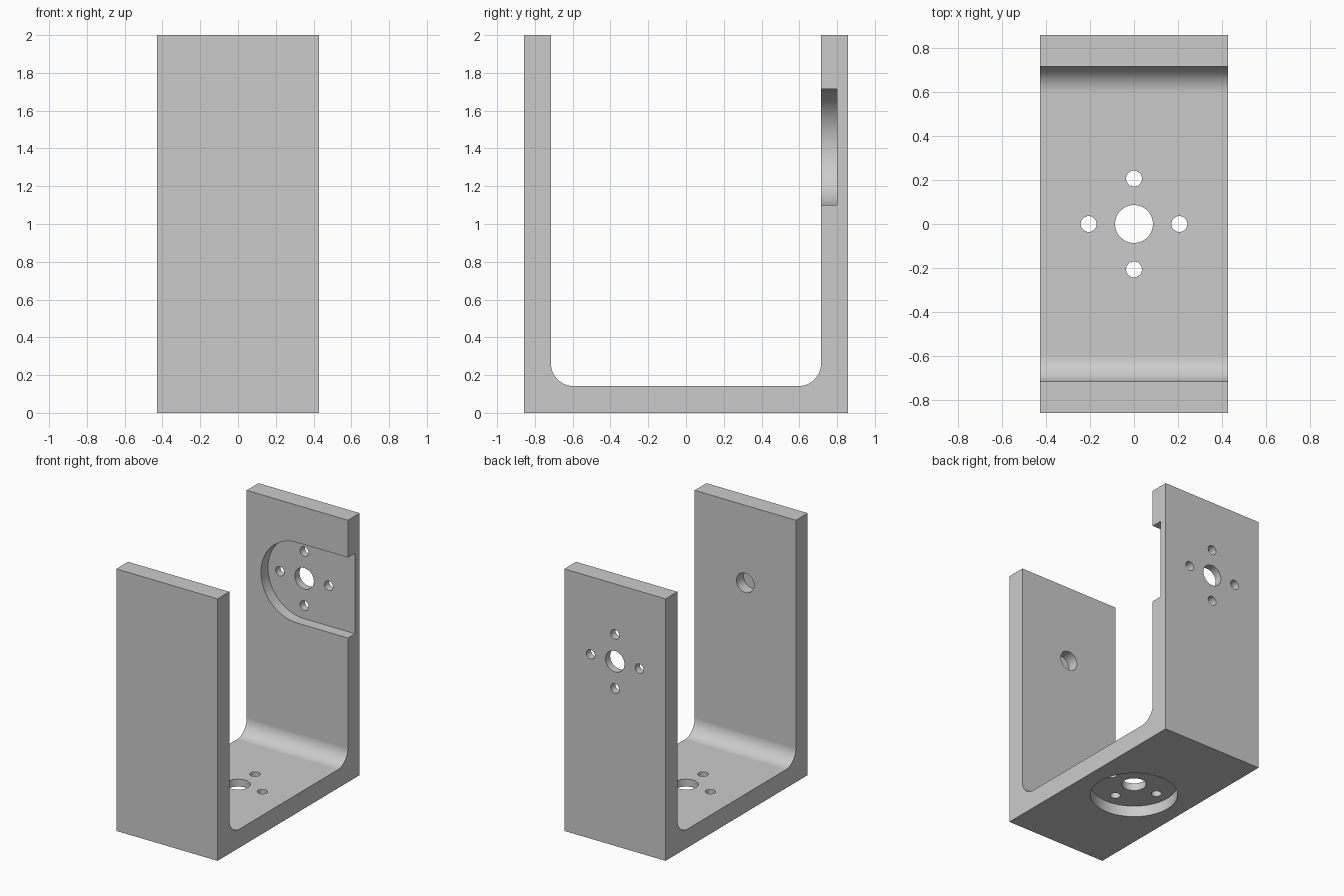
import bpy, bmesh
from math import cos, sin, radians
from mathutils import Vector

cube = bpy.data.objects.get("Cube")
if cube:
    bpy.data.objects.remove(cube, do_unlink=True)

HALF_X, HALF_Y, HEIGHT = 0.4275, 0.857, 2.0
WALL, FILLET = 0.142, 0.12
INNER = HALF_Y - WALL
HUB_Z, HUB_R, POCKET = 1.408, 0.307, 0.085
BOLT_R, BOLT_RING = 0.036, 0.206

grey = bpy.data.materials.new("light grey metal")
grey.use_nodes = True
grey.diffuse_color = (0.6, 0.6, 0.6, 1)
grey.node_tree.nodes["Principled BSDF"].inputs["Base Color"].default_value = (0.6, 0.6, 0.6, 1)


def arc(cx, cy, r, start, end, steps):
    angles = [radians(start + (end - start) * i / steps) for i in range(steps + 1)]
    return [(cx + r * cos(a), cy + r * sin(a)) for a in angles]


def circle(cx, cy, r):
    return arc(cx, cy, r, 0, 360, 64)[:-1]


def prism(name, outline, axis, low, high):
    """Extrude a flat outline along one axis, from low to high."""
    place = {"x": lambda a, b: (low, a, b),
             "y": lambda a, b: (a, low, b),
             "z": lambda a, b: (a, b, low)}[axis]
    bm = bmesh.new()
    face = bm.faces.new([bm.verts.new(place(a, b)) for a, b in outline])
    ext = bmesh.ops.extrude_face_region(bm, geom=[face])
    shift = Vector([high - low if axis == k else 0 for k in "xyz"])
    bmesh.ops.translate(bm, vec=shift,
                        verts=[v for v in ext["geom"] if isinstance(v, bmesh.types.BMVert)])
    bmesh.ops.recalc_face_normals(bm, faces=bm.faces)
    mesh = bpy.data.meshes.new(name)
    bm.to_mesh(mesh)
    bm.free()
    mesh.materials.append(grey)
    obj = bpy.data.objects.new(name, mesh)
    bpy.context.collection.objects.link(obj)
    return obj


# U-shaped body with rounded inner corners
profile = [(-HALF_Y, HEIGHT), (-HALF_Y, 0), (HALF_Y, 0), (HALF_Y, HEIGHT), (INNER, HEIGHT)]
profile += arc(INNER - FILLET, WALL + FILLET, FILLET, 0, -90, 24)
profile += arc(FILLET - INNER, WALL + FILLET, FILLET, -90, -180, 24)
profile += [(-INNER, HEIGHT)]
bracket = prism("bracket", profile, "x", -HALF_X, HALF_X)
bpy.context.view_layer.objects.active = bracket
bracket.select_set(True)


def cut(outline, axis, low, high):
    tool = prism("cutter", outline, axis, low, high)
    tool.hide_render = True
    mod = bracket.modifiers.new("cut", "BOOLEAN")
    mod.operation, mod.solver, mod.object = "DIFFERENCE", "EXACT", tool
    bpy.ops.object.modifier_apply(modifier=mod.name)
    bpy.data.objects.remove(tool, do_unlink=True)


def hub_holes(cy, centre_r, axis, low, high):
    """Centre hole with four bolt holes around it."""
    cut(circle(0, cy, centre_r), axis, low, high)
    for dx, dy in ((1, 0), (0, 1), (-1, 0), (0, -1)):
        cut(circle(dx * BOLT_RING, cy + dy * BOLT_RING, BOLT_R), axis, low, high)


# Open-ended pocket on the inside of the back wall
slot = arc(0, HUB_Z, HUB_R, 90, 270, 48)
slot += [(HALF_X + 0.1, HUB_Z - HUB_R), (HALF_X + 0.1, HUB_Z + HUB_R)]
cut(slot, "y", INNER - 0.1, INNER + POCKET)
hub_holes(HUB_Z, 0.08, "y", INNER, HALF_Y + 0.1)

# Round pocket under the base
cut(circle(0, 0, HUB_R), "z", -0.1, POCKET)
hub_holes(0, 0.086, "z", 0.04, WALL + 0.1)

# Blind pivot hole on the inside of the front wall
cut(circle(0, HUB_Z, 0.074), "y", -INNER - POCKET, -INNER + 0.1)

# Smooth curves, with flat walls kept flat
bpy.ops.object.shade_smooth_by_angle(angle=radians(30))
flat = bracket.modifiers.new("flat walls", "WEIGHTED_NORMAL")
flat.keep_sharp = True
